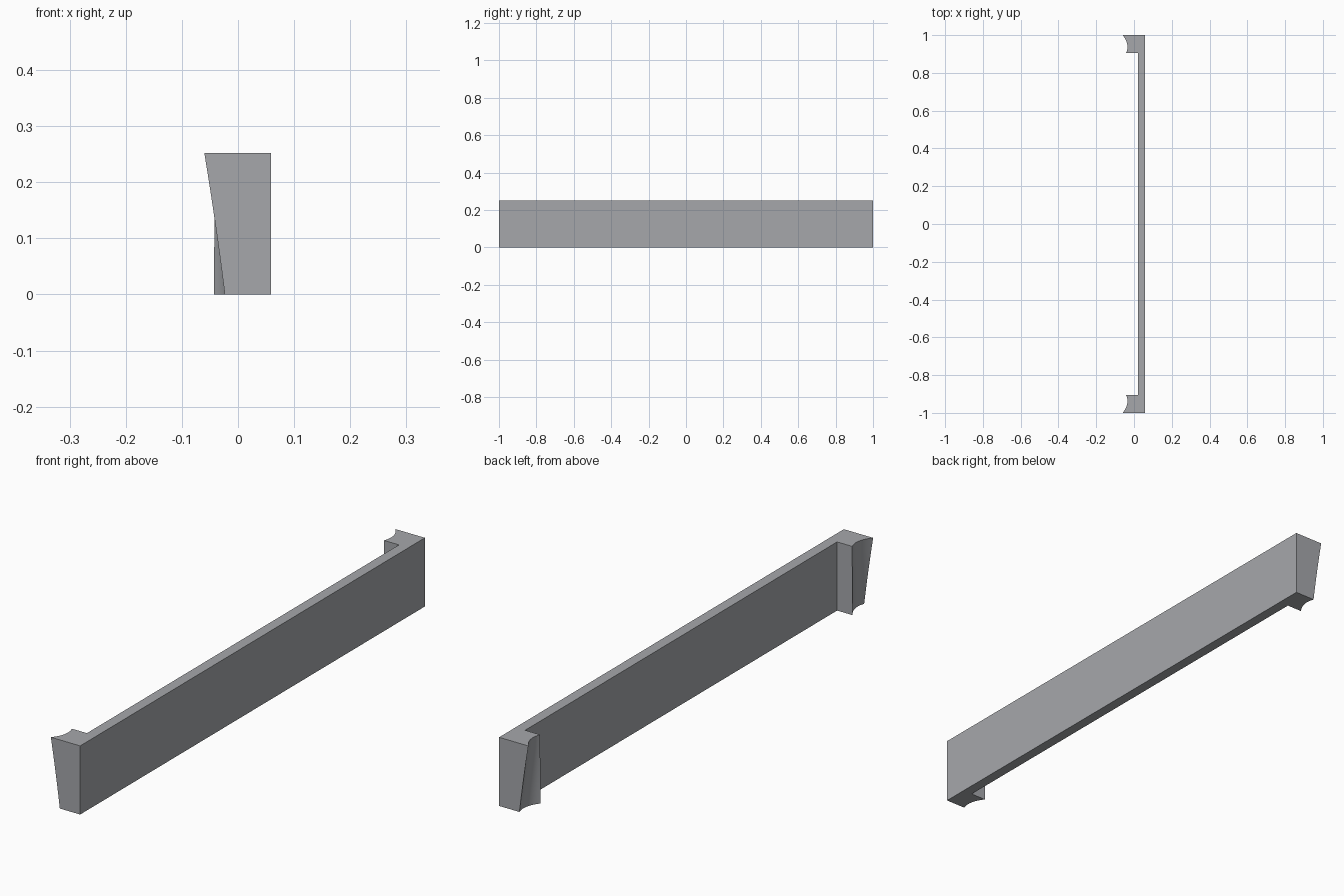
import bpy, bmesh, math

if "Cube" in bpy.data.objects:
    bpy.data.objects.remove(bpy.data.objects["Cube"])

HEIGHT, OUT_X, IN_X = 0.252, 0.059, 0.02
END_Y, STEP_Y = 1.0, 0.905
ROWS, ARC = 6, 12


def through(a, m, b, t):
    """Smooth curve through a (t=0), m (t=0.5) and b (t=1)."""
    return a * (1 - t) * (1 - 2 * t) + 4 * m * t * (1 - t) + b * t * (2 * t - 1)


def outline(t):
    """Plan outline at height fraction t: rail plus a hollowed block at each end."""
    tip = through(-0.0235, -0.0405, -0.060, t)     # leaning outer corner
    mid = through(-0.0195, -0.027, -0.036, t)      # bottom of the hollow
    inner = -0.043 + 0.002 * t                     # inner corner
    arc = []
    for i in range(ARC + 1):
        s = i / ARC
        arc.append((through(tip, mid, inner, s), END_Y + (STEP_Y - END_Y) * s))
    half = [(OUT_X, END_Y)] + arc + [(IN_X, STEP_Y)]
    return half + [(x, -y) for x, y in reversed(half)]


# rail with its two end brackets, lofted upward as one solid
bm = bmesh.new()
rings = []
for r in range(ROWS + 1):
    t = r / ROWS
    rings.append([bm.verts.new((x, y, HEIGHT * t)) for x, y in outline(t)])
n = len(rings[0])
for low, high in zip(rings, rings[1:]):
    for i in range(n):
        j = (i + 1) % n
        bm.faces.new((low[i], low[j], high[j], high[i]))
bm.faces.new(list(reversed(rings[0])))
bm.faces.new(rings[-1])
bmesh.ops.recalc_face_normals(bm, faces=bm.faces)

mesh = bpy.data.meshes.new("rail_with_end_brackets")
bm.to_mesh(mesh)
bm.free()
rail = bpy.data.objects.new("rail_with_end_brackets", mesh)
bpy.context.collection.objects.link(rail)

# single grey finish
grey = bpy.data.materials.new("cool_grey")
grey.diffuse_color = (0.38, 0.39, 0.41, 1)
grey.use_nodes = True
grey.node_tree.nodes["Principled BSDF"].inputs["Base Color"].default_value = grey.diffuse_color
mesh.materials.append(grey)

# smooth hollows, crisp corners
bpy.context.view_layer.objects.active = rail
rail.select_set(True)
bpy.ops.object.shade_smooth_by_angle(angle=math.radians(30))
